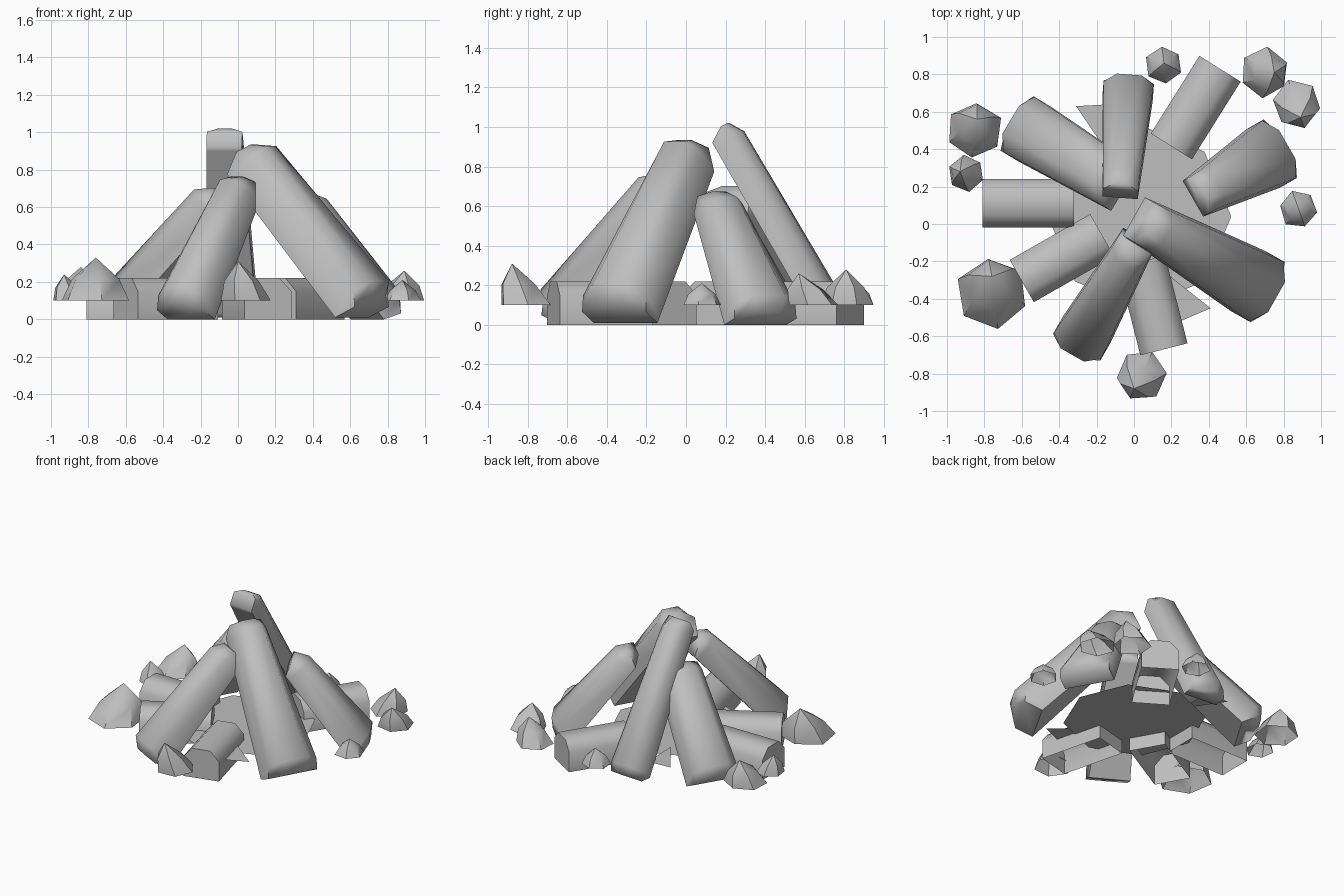
import bpy, bmesh, math, random
from mathutils import Vector

random.seed(4)
if "Cube" in bpy.data.objects:
    bpy.data.objects.remove(bpy.data.objects["Cube"], do_unlink=True)

GREY = (0.52, 0.52, 0.52, 1)
grey = bpy.data.materials.new("plain grey")
grey.use_nodes = True
grey.diffuse_color = GREY
grey.node_tree.nodes["Principled BSDF"].inputs["Base Color"].default_value = GREY

# Half-log cross-section: flat underside, rounded top
ARCH = [(-1, 0), (-1, .68), (-.5, 1), (.5, 1), (1, .68), (1, 0)]


def finish(name, bm, angle=50):
    bmesh.ops.recalc_face_normals(bm, faces=bm.faces)
    mesh = bpy.data.meshes.new(name)
    bm.to_mesh(mesh)
    bm.free()
    mesh.materials.append(grey)
    obj = bpy.data.objects.new(name, mesh)
    bpy.context.collection.objects.link(obj)
    bpy.ops.object.select_all(action='DESELECT')
    obj.select_set(True)
    bpy.context.view_layer.objects.active = obj
    bpy.ops.object.shade_smooth_by_angle(angle=math.radians(angle))


def bridge(bm, a, b):
    n = len(a)
    for i in range(n):
        bm.faces.new((a[i], a[(i + 1) % n], b[(i + 1) % n], b[i]))


def leaning_log(name, foot, top, foot_size, top_size):
    """Tapered half log with bulging ends; foot and top lie on the middle of its underside."""
    foot, top = Vector(foot), Vector(top)
    axis = (top - foot).normalized()
    side = axis.cross(Vector((0, 0, 1))).normalized()
    up = side.cross(axis)
    inset = 0.025 / (top - foot).length
    bm = bmesh.new()
    rings = []
    for t, flat, bulge in ((0, .72, -.04), (inset, 1, 0), (1 - inset, 1, 0), (1, .72, .05)):
        half = foot_size[0] + (top_size[0] - foot_size[0]) * t
        thick = (foot_size[1] + (top_size[1] - foot_size[1]) * t) * flat
        mid = foot.lerp(top, t)
        ring = []
        for u, v in ARCH:
            narrow = flat if v == 1 else 1
            push = bulge if v > 0 else 0
            ring.append(bm.verts.new(mid + side * half * u * narrow + up * thick * v
                                     + axis * push))
        rings.append(ring)
    for a, b in zip(rings, rings[1:]):
        bridge(bm, a, b)
    for end in (rings[0], rings[-1]):
        bm.faces.new((end[0], end[1], end[4], end[5]))
        bm.faces.new(end[1:5])
    finish(name, bm, 65)


def lying_log(name, outer, inner):
    """Half log lying on its open underside."""
    outer, inner = Vector((*outer, 0)), Vector((*inner, 0))
    side = (outer - inner).normalized().cross(Vector((0, 0, 1)))
    bm = bmesh.new()
    ends = [[bm.verts.new(c + side * u * .13 + Vector((0, 0, v * .22))) for u, v in ARCH]
            for c in (outer, inner)]
    for i in range(len(ARCH) - 1):
        bm.faces.new((ends[0][i], ends[0][i + 1], ends[1][i + 1], ends[1][i]))
    for end in ends:
        bm.faces.new(end)
    finish(name, bm, 65)


def rock(name, centre, radius, tip, sides=6):
    """Irregular pointed stone, open underneath, with an off-centre tip."""
    base, tip = Vector((*centre, 0.1)), Vector(tip)
    bm = bmesh.new()
    turn = random.uniform(0, math.tau)
    rings = []
    for t, scale in ((0, 1), (0.5, 0.7)):
        mid = base.lerp(tip, t)
        ring = []
        for i in range(sides):
            a = turn + math.tau * i / sides
            r = radius * scale * random.uniform(0.96, 1.07)
            ring.append(bm.verts.new(mid + Vector((r * math.cos(a), r * math.sin(a), 0))))
        rings.append(ring)
    bridge(bm, *rings)
    point = bm.verts.new(tip)
    for i in range(sides):
        bm.faces.new((rings[1][i], rings[1][(i + 1) % sides], point))
    finish(name, bm, 40)


# Tall half logs leaning toward the middle
leaning_log("leaning_log_back", (-.035, .665, .01), (-.075, .14, .92), (.135, .17), (.095, .16))
leaning_log("leaning_log_front_a", (.61, -.305, .01), (0, .04, .775), (.185, .26), (.118, .25))
leaning_log("leaning_log_front_b", (-.25, -.56, 0), (.03, -.07, .63), (.145, .24), (.1, .2))
leaning_log("leaning_log_back_a", (-.53, .48, 0), (-.05, .19, .555), (.17, .24), (.14, .22))
leaning_log("leaning_log_back_b", (.69, .35, 0), (.315, .135, .56), (.18, .21), (.11, .17))

# Short half logs around the edge
lying_log("lying_log_side", (-.81, .11), (-.32, .11))
lying_log("lying_log_front_a", (-.6, -.305), (-.17, -.06))
lying_log("lying_log_front_b", (.16, -.67), (.04, -.2))
lying_log("lying_log_back", (.46, .83), (.2, .415))

# Ring of stones
stones = [((-.855, .5), .15, (-.84, .56, .28)),
          ((-.895, .27), .095, (-.93, .28, .24)),
          ((-.755, -.37), .19, (-.76, -.28, .33)),
          ((.04, -.81), .135, (0, -.88, .31)),
          ((.88, .08), .1, (.88, .08, .21)),
          ((.16, .85), .1, (.16, .86, .22)),
          ((.7, .81), .13, (.75, .81, .28)),
          ((.87, .64), .13, (.89, .57, .26))]
for i, data in enumerate(stones):
    rock(f"stone_{i + 1}", *data)

# Flat ash bed with two pointed scraps
bm = bmesh.new()
bmesh.ops.create_circle(bm, cap_ends=True, segments=8, radius=0.49)
bmesh.ops.translate(bm, verts=bm.verts, vec=(0.03, 0.04, 0.1))
finish("ash_bed", bm)
bm = bmesh.new()
for tri in (((-.31, .63), (-.13, .64), (-.12, .35)), ((.41, -.45), (.2, -.54), (.18, -.27))):
    bm.faces.new([bm.verts.new((x, y, 0.11)) for x, y in tri])
finish("ash_points", bm)
